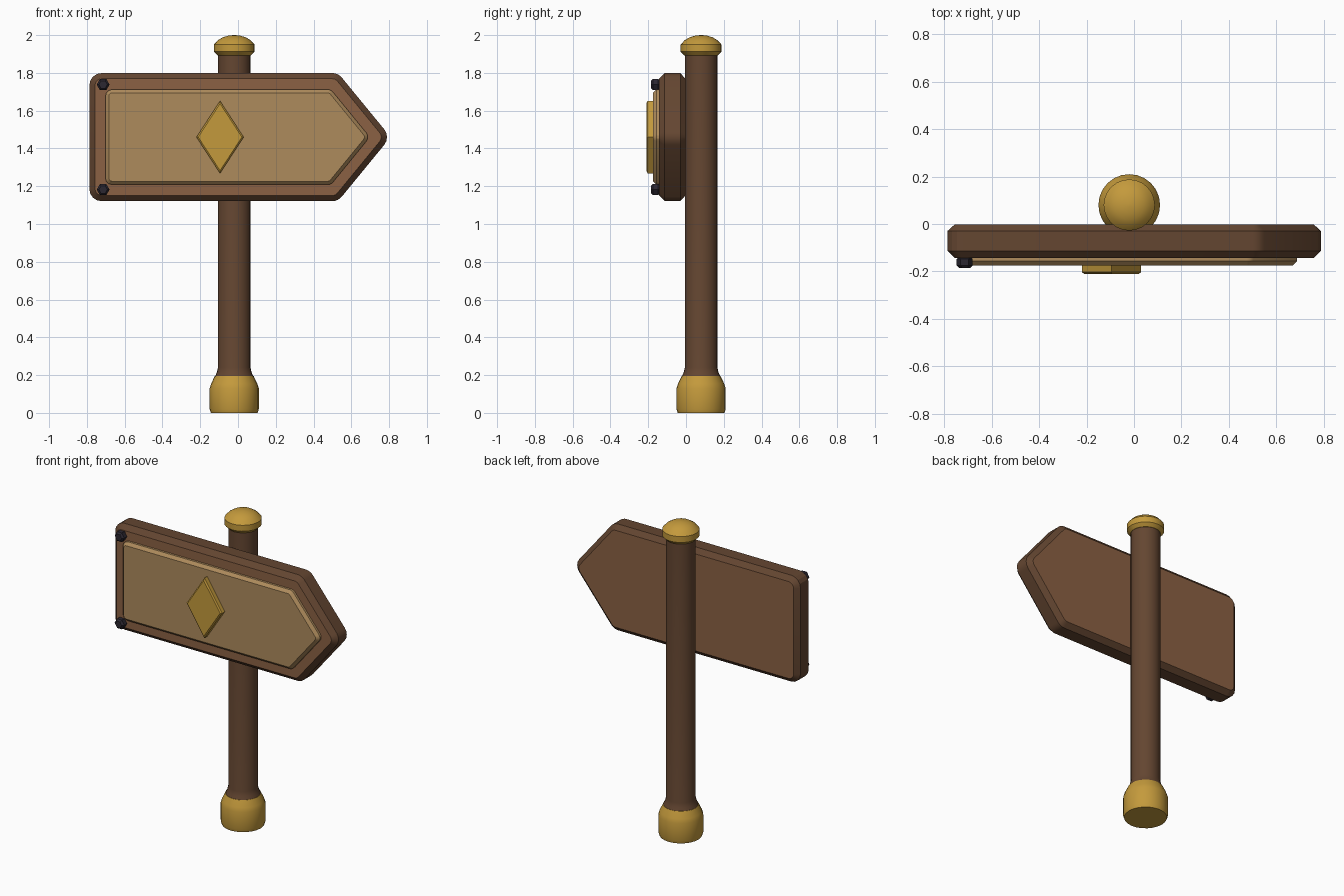
import bpy, bmesh, math
from mathutils import Vector

if "Cube" in bpy.data.objects:
    bpy.data.objects.remove(bpy.data.objects["Cube"])


def material(name, hex_code):
    srgb = [int(hex_code[i:i + 2], 16) / 255 for i in (0, 2, 4)]
    lin = [c / 12.92 if c <= 0.04045 else ((c + 0.055) / 1.055) ** 2.4 for c in srgb]
    m = bpy.data.materials.new(name)
    m.diffuse_color = (*lin, 1)
    m.use_nodes = True
    m.node_tree.nodes["Principled BSDF"].inputs["Base Color"].default_value = m.diffuse_color
    return m


DARK = material("dark brown wood", "644631")
MID = material("mid brown wood", "8b6143")
TAN = material("tan panel", "AE8B5C")
GOLD = material("gold", "C49A3C")
IRON = material("dark iron", "2B2731")


def finish(name, bm, mats, smooth=30):
    bmesh.ops.recalc_face_normals(bm, faces=bm.faces[:])
    me = bpy.data.meshes.new(name)
    bm.to_mesh(me)
    bm.free()
    for m in mats:
        me.materials.append(m)
    ob = bpy.data.objects.new(name, me)
    bpy.context.collection.objects.link(ob)
    bpy.ops.object.select_all(action='DESELECT')
    ob.select_set(True)
    bpy.context.view_layer.objects.active = ob
    bpy.ops.object.shade_smooth_by_angle(angle=math.radians(smooth))
    return ob


def inset(points, d):
    """Offset a convex counter-clockwise outline inwards by d."""
    out = []
    for i, p in enumerate(points):
        a = (p - points[i - 1]).normalized()
        b = (points[(i + 1) % len(points)] - p).normalized()
        na, nb = Vector((-a.y, a.x)), Vector((-b.y, b.x))
        out.append(p + (na + nb) * d / (1 + na.dot(nb)))
    return out


def rounded(points, r, segs):
    """Replace every corner by an arc of radius r."""
    if segs == 0:
        return points
    out = []
    for i, p in enumerate(points):
        a = (p - points[i - 1]).normalized()
        b = (points[(i + 1) % len(points)] - p).normalized()
        turn = a.angle(b)
        start = p - a * r * math.tan(turn / 2)
        n = Vector((-a.y, a.x))
        for k in range(segs + 1):
            t = turn * k / segs
            out.append(start + a * r * math.sin(t) + n * r * (1 - math.cos(t)))
    return out


def plate(name, points, levels, mats, r=0.0, segs=0):
    """Plate facing -y; levels are (y, inset) rings from back to front."""
    bm = bmesh.new()
    rings = []
    for y, d in levels:
        pts = rounded(inset(points, d), max(r - d, 0.008), segs)
        rings.append([bm.verts.new((p.x, y, p.y)) for p in pts])
    n = len(rings[0])
    for lo, hi in zip(rings, rings[1:]):
        for i in range(n):
            j = (i + 1) % n
            bm.faces.new((lo[i], lo[j], hi[j], hi[i]))
    for ring in (rings[0], rings[-1]):
        bm.faces.new(ring).material_index = len(mats) - 1
    return finish(name, bm, mats, 20)


def lathe(name, profile, mat, sides=24, centre=(-0.02, 0.08)):
    """Closed solid turned about the post axis from (radius, z) points."""
    bm = bmesh.new()
    rings = []
    for r, z in profile:
        rings.append([bm.verts.new((centre[0] + r * math.cos(2 * math.pi * i / sides),
                                    centre[1] + r * math.sin(2 * math.pi * i / sides), z))
                      for i in range(sides)])
    for lo, hi in zip(rings, rings[1:]):
        for i in range(sides):
            j = (i + 1) % sides
            bm.faces.new((lo[i], lo[j], hi[j], hi[i]))
    bm.faces.new(rings[0])
    bm.faces.new(rings[-1])
    return finish(name, bm, [mat])


def arrow(left, shoulder, tip, half):
    zc = 1.46
    return [Vector(p) for p in ((left, zc - half), (shoulder, zc - half), (tip, zc),
                                (shoulder, zc + half), (left, zc + half))]


# Post, foot and cap
lathe("post", [(0.103, 0.19), (0.092, 0.215), (0.086, 0.24), (0.086, 1.9)], DARK)
lathe("post_foot", [(0.124, 0), (0.13, 0.02), (0.13, 0.13), (0.122, 0.155), (0.103, 0.195)], GOLD)
lathe("post_cap", [(0.088, 1.892), (0.108, 1.912), (0.108, 1.95), (0.088, 1.972),
                   (0.062, 1.988), (0.032, 1.997), (0.006, 2.0)], GOLD)

# Arrow board: dark chamfered edge with lighter faces
plate("arrow_board", arrow(-0.787, 0.53, 0.808, 0.339),
      [(-0.003, 0.03), (-0.03, 0), (-0.113, 0), (-0.143, 0.03)], [DARK, MID], 0.065, 4)

# Raised panel
plate("sign_panel", arrow(-0.702, 0.492, 0.698, 0.252),
      [(-0.135, 0), (-0.157, 0), (-0.175, 0.018)], [TAN], 0.035, 3)

# Diamond emblem
diamond = [Vector((-0.095 + x, 1.46 + z)) for x, z in ((0, -0.192), (0.125, 0), (0, 0.192), (-0.125, 0))]
plate("diamond_ornament", diamond, [(-0.17, 0), (-0.203, 0), (-0.21, 0.008)], [GOLD])

# Hexagonal bolts
for label, z in (("upper", 1.738), ("lower", 1.182)):
    hexagon = [Vector((-0.714 + 0.034 * math.cos(i * math.pi / 3), z + 0.034 * math.sin(i * math.pi / 3)))
               for i in range(6)]
    plate(label + "_bolt", hexagon, [(-0.138, 0.008), (-0.148, 0), (-0.175, 0), (-0.186, 0.01)], [IRON])
